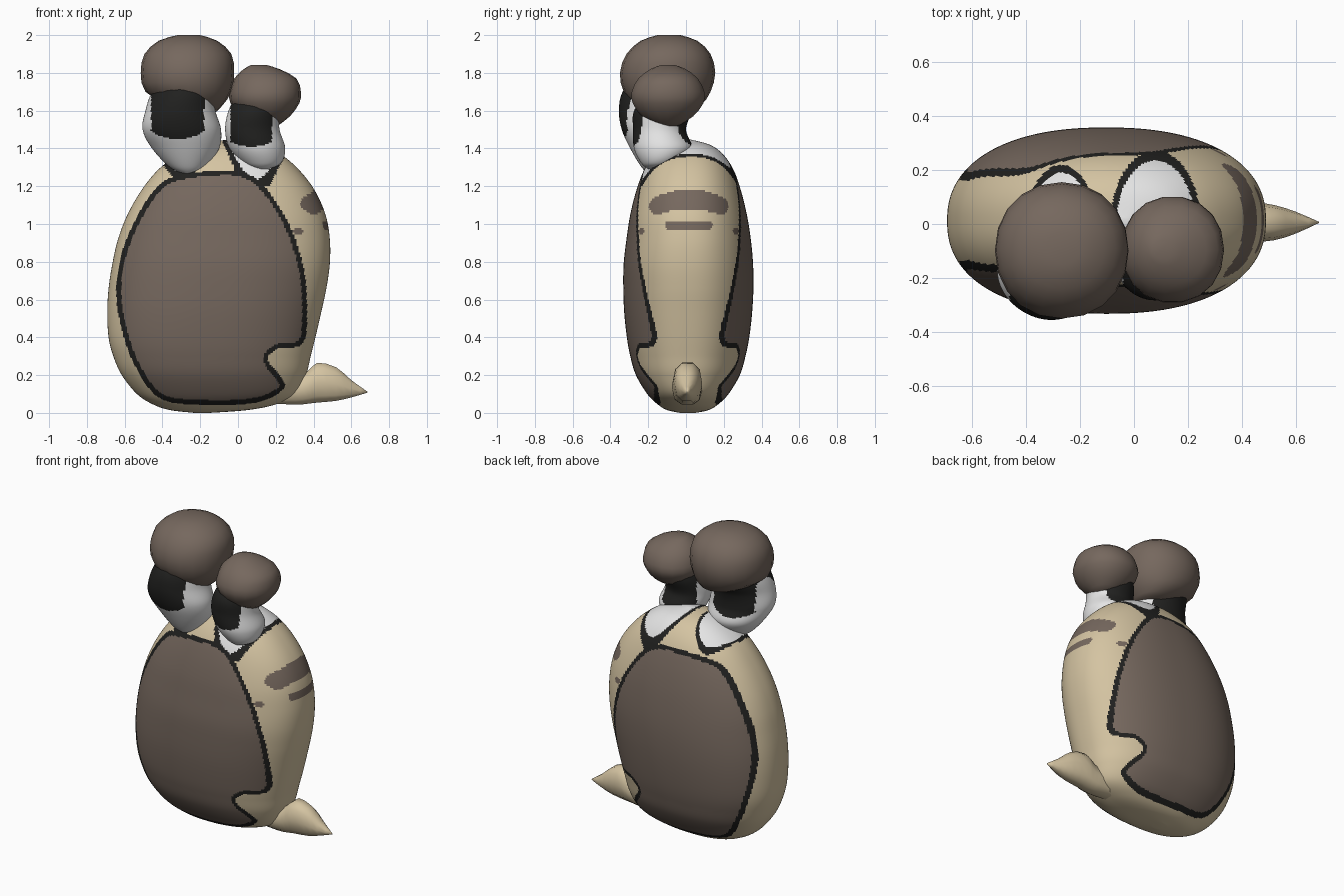
import bpy, math
from mathutils import Vector


def material(name, rgb):
    m = bpy.data.materials.new(name)
    m.diffuse_color = (*rgb, 1)
    return m


MATS = [material("beige", (0.66, 0.55, 0.36)), material("brown", (0.18, 0.138, 0.112)),
        material("black", (0.015, 0.015, 0.014)), material("white", (0.78, 0.78, 0.78))]
BEIGE, BROWN, BLACK, WHITE = range(4)


def smooth_points(pts, steps, closed=False):
    """Catmull-Rom curve through tuples of any length."""
    n, out = len(pts), []
    for i in range(n if closed else n - 1):
        ids = [i - 1, i, i + 1, i + 2]
        ids = [k % n if closed else min(max(k, 0), n - 1) for k in ids]
        a, b, c, d = (pts[k] for k in ids)
        for s in range(steps):
            t = s / steps
            out.append(tuple(0.5 * (2 * q + (r - p) * t + (2 * p - 5 * q + 4 * r - u) * t * t
                                    + (3 * q - p - 3 * r + u) * t ** 3)
                             for p, q, r, u in zip(a, b, c, d)))
    return out if closed else out + [pts[-1]]


def loft(name, stations, steps, segs, rule, power=2.0, along_x=False):
    """Rings (position, min u, max u, min v, max v) skinned into one solid."""
    rings = smooth_points(stations, steps)
    verts, faces = [], []
    for a, u0, u1, v0, v1 in rings:
        for k in range(segs):
            t = math.tau * k / segs
            c, s = math.cos(t), math.sin(t)
            u = (u0 + u1) / 2 + (u1 - u0) / 2 * math.copysign(abs(c) ** (2 / power), c)
            v = (v0 + v1) / 2 + (v1 - v0) / 2 * math.copysign(abs(s) ** (2 / power), s)
            verts.append((a, u, v) if along_x else (u, v, a))
    for i in range(len(rings) - 1):
        for k in range(segs):
            j = (k + 1) % segs
            faces.append((i * segs + k, i * segs + j, (i + 1) * segs + j, (i + 1) * segs + k))
    faces.append(tuple(reversed(range(segs))))
    faces.append(tuple(range((len(rings) - 1) * segs, len(rings) * segs)))
    me = bpy.data.meshes.new(name)
    me.from_pydata(verts, [], faces)
    for m in MATS:
        me.materials.append(m)
    for p in me.polygons:
        p.material_index = rule(p.center) if callable(rule) else rule
    me.shade_smooth()
    ob = bpy.data.objects.new(name, me)
    bpy.context.collection.objects.link(ob)
    return ob


# Side panel outline in x, z
PANEL = smooth_points([
    (-0.3, 1.26), (-0.12, 1.283), (0.02, 1.275), (0.13, 1.21), (0.26, 1.02), (0.34, 0.8),
    (0.365, 0.58), (0.345, 0.37), (0.21, 0.34), (0.16, 0.28), (0.235, 0.18), (0.235, 0.12),
    (0.1, 0.055), (-0.15, 0.042), (-0.4, 0.07), (-0.53, 0.22), (-0.61, 0.42), (-0.645, 0.65),
    (-0.605, 0.88), (-0.5, 1.1), (-0.4, 1.22)], 4, True)
EDGES = list(zip(PANEL, PANEL[1:] + PANEL[:1]))


def in_panel(x, z):
    inside = False
    for (x0, z0), (x1, z1) in EDGES:
        if (z0 > z) != (z1 > z) and x < (x1 - x0) * (z - z0) / (z1 - z0) + x0:
            inside = not inside
    return inside


def panel_distance(x, z):
    best = 9.0
    for (x0, z0), (x1, z1) in EDGES:
        dx, dz = x1 - x0, z1 - z0
        t = ((x - x0) * dx + (z - z0) * dz) / (dx * dx + dz * dz)
        t = min(1, max(0, t))
        best = min(best, math.hypot(x - x0 - t * dx, z - z0 - t * dz))
    return best


def body_rule(p):
    x, y, z = p
    # side panels with a dark rim
    if in_panel(x, z):
        return BLACK if panel_distance(x, z) < 0.026 else BROWN
    # pale patches under the eyes
    if z > 1.2:
        for cx, cy, rx, ry in ((-0.27, 0.0, 0.11, 0.19), (0.08, 0.0, 0.145, 0.235)):
            r = math.hypot((x - cx) / rx, (y - cy) / ry)
            if r < 1.15:
                return WHITE if r < 1 else BLACK
    # arched band, mouth bar and cheek dots
    if x > 0:
        w = abs(y - 0.015)
        e = max(0, w - 0.16)
        zc = 1.125 - 0.03 * min(1, max(0, (w - 0.08) / 0.1))
        if math.hypot(e, z - zc) < 0.05:
            return BROWN
        if math.hypot(max(0, w - 0.1), z - 0.993) < 0.027:
            return BROWN
        if math.hypot(w - 0.25, z - 0.962) < 0.016:
            return BROWN
    return BEIGE


# Body
loft("body", [
    (0.0, -0.23, -0.15, -0.03, 0.05), (0.015, -0.36, 0.05, -0.1, 0.12),
    (0.045, -0.45, 0.2, -0.15, 0.17), (0.1, -0.535, 0.31, -0.205, 0.225),
    (0.2, -0.615, 0.36, -0.265, 0.285), (0.3, -0.66, 0.385, -0.295, 0.315),
    (0.4, -0.685, 0.41, -0.313, 0.335), (0.53, -0.692, 0.44, -0.327, 0.35),
    (0.66, -0.685, 0.468, -0.332, 0.357), (0.79, -0.665, 0.486, -0.33, 0.355),
    (0.92, -0.635, 0.486, -0.315, 0.343), (1.05, -0.585, 0.463, -0.295, 0.322),
    (1.18, -0.51, 0.405, -0.262, 0.29), (1.29, -0.42, 0.32, -0.22, 0.25),
    (1.37, -0.31, 0.225, -0.165, 0.195), (1.42, -0.2, 0.125, -0.1, 0.125),
    (1.448, -0.05, -0.02, -0.005, 0.02)], 11, 240, body_rule, 2.3)

# Tail spike
loft("tail", [
    (0.15, -0.06, 0.08, 0.05, 0.16), (0.3, -0.07, 0.085, 0.04, 0.2),
    (0.37, -0.075, 0.085, 0.045, 0.225), (0.42, -0.07, 0.085, 0.05, 0.27),
    (0.52, -0.06, 0.07, 0.06, 0.245), (0.6, -0.035, 0.045, 0.08, 0.175),
    (0.685, 0.004, 0.008, 0.107, 0.113)], 2, 10, BEIGE, 2.4, True)


def pupil_rule(x0, x1, z0):
    def rule(p):
        return BLACK if x0 < p.x < x1 and p.z > z0 + 2 * (p.x - (x0 + x1) / 2) ** 2 else WHITE
    return rule


# Eyes with a dark pupil band in front and behind
loft("left_eye", [
    (1.26, -0.27, -0.25, -0.19, -0.17), (1.3, -0.36, -0.17, -0.235, -0.06),
    (1.4, -0.455, -0.1, -0.295, 0.02), (1.5, -0.505, -0.09, -0.34, 0.0),
    (1.6, -0.49, -0.12, -0.355, 0.01), (1.7, -0.455, -0.13, -0.335, 0.06),
    (1.8, -0.38, -0.18, -0.25, 0.0)], 12, 80, pupil_rule(-0.46, -0.18, 1.45))
loft("right_eye", [
    (1.285, 0.12, 0.14, -0.19, -0.17), (1.32, 0.03, 0.225, -0.235, -0.05),
    (1.4, -0.045, 0.25, -0.275, 0.03), (1.5, -0.068, 0.22, -0.28, 0.0),
    (1.6, -0.05, 0.215, -0.275, 0.03), (1.7, 0.0, 0.2, -0.2, 0.03)],
    12, 80, pupil_rule(-0.04, 0.18, 1.41))

# Heavy rounded lids on top of the eyes
loft("left_lid", [
    (1.59, -0.26, -0.12, -0.2, 0.0), (1.63, -0.37, -0.08, -0.27, 0.08),
    (1.7, -0.49, -0.035, -0.33, 0.13), (1.8, -0.515, -0.02, -0.35, 0.155),
    (1.9, -0.495, -0.035, -0.315, 0.13), (1.97, -0.42, -0.11, -0.24, 0.06),
    (2.0, -0.32, -0.2, -0.15, -0.03)], 2, 20, BROWN, 2.1)
loft("right_lid", [
    (1.52, 0.1, 0.21, -0.15, -0.04), (1.57, 0.02, 0.275, -0.235, 0.04),
    (1.64, -0.04, 0.325, -0.285, 0.095), (1.7, -0.045, 0.333, -0.29, 0.1),
    (1.77, -0.02, 0.31, -0.255, 0.065), (1.82, 0.03, 0.22, -0.19, 0.0),
    (1.842, 0.07, 0.15, -0.13, -0.06)], 2, 18, BROWN, 2.1)
